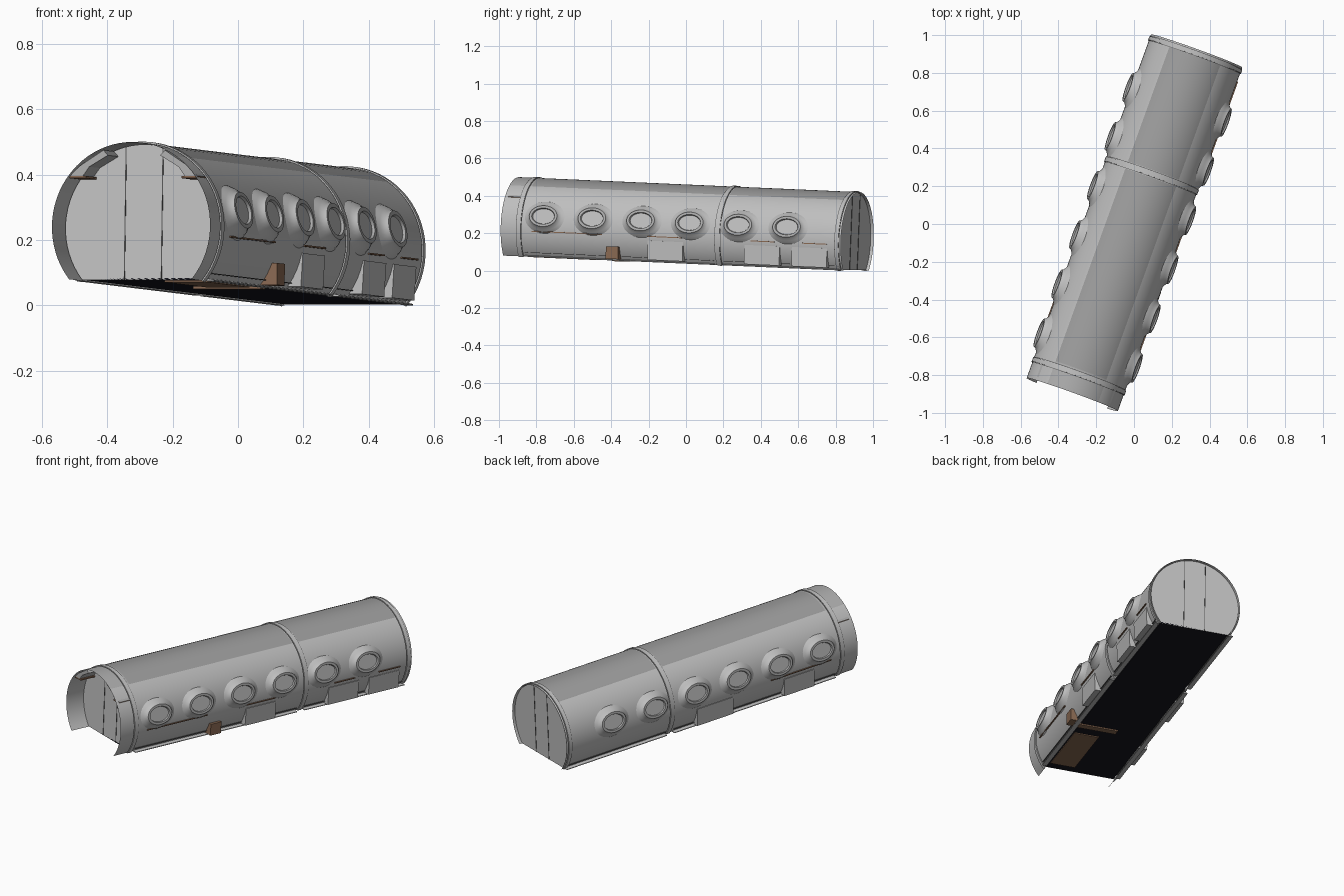
import bpy, bmesh
from math import sin, cos, pi, radians, acos, asin, sqrt
from mathutils import Matrix

cube = bpy.data.objects.get("Cube")
if cube:
    bpy.data.objects.remove(cube)

# Section dimensions: u across, v along the axis, h above the lower edge
R, CH, HALF = 0.257, 0.163, 0.968
EDGE = acos(-CH / R)
TOP = asin(0.143 / R)
PLACE = (Matrix.Translation((0, 0, 0.04)) @ Matrix.Rotation(radians(-19.9), 4, 'Z')
         @ Matrix.Rotation(radians(-2.37), 4, 'X'))


def material(name, color):
    m = bpy.data.materials.new(name)
    m.use_nodes = True
    m.diffuse_color = (*color, 1)
    m.node_tree.nodes["Principled BSDF"].inputs["Base Color"].default_value = (*color, 1)
    return m


HULL = material("hull grey", (0.52, 0.52, 0.52))
CAP = material("mid grey", (0.42, 0.42, 0.42))
ROOF = material("roof grey", (0.34, 0.34, 0.34))
WALL = material("bulkhead grey", (0.54, 0.54, 0.54))
SEAM = material("seam dark grey", (0.1, 0.1, 0.1))
BROWN = material("brown", (0.25, 0.14, 0.085))
FLOOR = material("floor black", (0.008, 0.008, 0.013))


def build(name, verts, faces, mats, rule=None, smooth=False):
    bm = bmesh.new()
    vs = [bm.verts.new(v) for v in verts]
    for f in faces:
        bm.faces.new([vs[i] for i in f])
    bmesh.ops.recalc_face_normals(bm, faces=bm.faces)
    for f in bm.faces:
        f.material_index = rule(f.calc_center_median()) if rule else 0
    me = bpy.data.meshes.new(name)
    bm.to_mesh(me)
    bm.free()
    for m in mats:
        me.materials.append(m)
    ob = bpy.data.objects.new(name, me)
    bpy.context.collection.objects.link(ob)
    ob.matrix_world = PLACE
    if smooth:
        bpy.ops.object.select_all(action='DESELECT')
        ob.select_set(True)
        bpy.context.view_layer.objects.active = ob
        bpy.ops.object.shade_smooth_by_angle(angle=radians(35))
    return ob


def grid_faces(rows, cols):
    return [(r * cols + c, r * cols + c + 1, (r + 1) * cols + c + 1, (r + 1) * cols + c)
            for r in range(rows - 1) for c in range(cols - 1)]


def prism(name, profile, v0, v1, mat):
    """Extrude a (u, h) profile along the axis."""
    n = len(profile)
    verts = [(u, v, h) for v in (v0, v1) for u, h in profile]
    faces = [tuple(range(n)), tuple(range(n, 2 * n))]
    faces += [(i, (i + 1) % n, (i + 1) % n + n, i + n) for i in range(n)]
    return build(name, verts, faces, [mat])


def rect(u0, u1, h0, h1):
    return [(u0, h0), (u1, h0), (u1, h1), (u0, h1)]


def spread(a, b, n):
    return [a + (b - a) * i / n for i in range(n)]


ANGLES = spread(-EDGE, -TOP, 18) + spread(-TOP, TOP, 14) + spread(TOP, EDGE, 18) + [EDGE]


def arc(r, v):
    return [(r * sin(a), v, CH + r * cos(a)) for a in ANGLES]


# Outer shell with darker roof panels
def shell_rule(c):
    if abs(c.x) > R * sin(TOP) or c.z < CH:
        return 0
    if c.y < -0.84:
        return 1
    return 2 if -0.84 < c.y < 0.245 or 0.285 < c.y < 0.93 else 0


stations = [-HALF, -0.84, 0.245, 0.285, 0.93, HALF]
build("hull_shell", [p for v in stations for p in arc(R, v)],
      grid_faces(len(stations), len(ANGLES)), [HULL, CAP, ROOF], shell_rule, True)

# Raised joint bands around the shell
for name, v, w in (("front_band", -0.865, 0.012), ("middle_band", 0.265, 0.013),
                   ("back_band", 0.945, 0.01)):
    rings = [(R, v - w), (R + 0.005, v - w), (R + 0.005, v + w), (R, v + w)]
    build(name, [p for r, y in rings for p in arc(r, y)],
          grid_faces(4, len(ANGLES)), [HULL], None, True)
    for i, y in enumerate((v - w - 0.003, v + w + 0.003)):
        seam = [p for d in (-0.0015, 0.0015) for p in arc(R + 0.001, y + d)]
        build(f"{name}_seam_{i}", seam, grid_faces(2, len(ANGLES)), [SEAM])

# End walls with double door seams
for name, v, out in (("front_bulkhead", -0.855, -1), ("back_bulkhead", 0.952, 1)):
    n = len(ANGLES)
    build(name, arc(R - 0.003, v), [tuple(range(n))], [WALL])
    for s in (-1, 1):
        u = 0.06 * s
        top = CH + sqrt((R - 0.005) ** 2 - u * u)
        prism(f"{name}_door_seam_{s}", rect(u - 0.0015, u + 0.0015, 0.002, top),
              v, v + 0.002 * out, SEAM)

# Floor and the flanges beside it
prism("floor", rect(-0.193, 0.193, 0.003, 0.009), -0.855, 0.952, FLOOR)


def window(name, s, v):
    """Oval blister, raised frame and pane on one side."""
    mid, n = radians(78), 32
    rings = [(0.112, 0.088, None), (0.098, 0.073, 0.262), (0.084, 0.062, 0.272),
             (0.079, 0.057, 0.283), (0.065, 0.044, 0.283), (0.061, 0.041, 0.275)]
    verts = []
    for a, b, r in rings:
        for i in range(n):
            t = 2 * pi * i / n
            du, dh = a * cos(t), b * sin(t)
            if r is None:
                ang = mid - dh / R
                verts.append((s * R * sin(ang), v + du, CH + R * cos(ang)))
            else:
                verts.append((s * (r * sin(mid) - dh * cos(mid)), v + du,
                              CH + r * cos(mid) + dh * sin(mid)))
    faces = [(k * n + i, k * n + (i + 1) % n, (k + 1) * n + (i + 1) % n, (k + 1) * n + i)
             for k in range(len(rings) - 1) for i in range(n)]
    faces.append(tuple(range((len(rings) - 1) * n, len(rings) * n)))
    ob = build(name, verts, faces, [HULL, CAP], None, True)
    for p in ob.data.polygons[3 * n:5 * n]:
        p.material_index = 1


for s, side in ((1, "left"), (-1, "right")):
    # Six windows in a row
    for i in range(6):
        window(f"{side}_window_{i + 1}", s, -0.722 + 0.277 * i)

    # Lower flanges in two lengths, with a dark seam above
    for i, (a, b) in enumerate(((-0.84, 0.235), (0.285, 0.95))):
        prism(f"{side}_flange_{i}", [(s * 0.199, 0), (s * 0.225, 0), (s * 0.225, 0.004),
                                     (s * 0.203, 0.008)], a, b, HULL)
        prism(f"{side}_lower_seam_{i}", [(s * u, h) for u, h in rect(0.2, 0.222, 0.022, 0.024)],
              a, b, SEAM)

    # Low access panels standing off the curve
    spans = ((-0.13, 0.07), (0.42, 0.62), (0.69, 0.89)) if s > 0 else ((-0.14, 0.1), (-0.68, -0.48))
    for i, (a, b) in enumerate(spans):
        prism(f"{side}_access_panel_{i}",
              [(s * 0.256, 0.115), (s * 0.251, 0.012), (s * 0.2, 0.012), (s * 0.24, 0.115)],
              a, b, HULL)

    # Brown deck edges showing through the shell
    decks = ((-0.79, -0.39), (-0.13, 0.06), (0.455, 0.59), (0.75, 0.89))
    for i, (a, b) in enumerate(decks if s > 0 else decks[:1]):
        prism(f"{side}_deck_edge_{i}", [(s * u, h) for u, h in rect(0.235, 0.262, 0.135, 0.14)],
              a, b, BROWN)

    # Overhead locker ends at the open front
    prism(f"{side}_locker", [(s * 0.165, 0.317), (s * 0.208, 0.317), (s * 0.175, 0.348),
                             (s * 0.1, 0.396), (s * 0.085, 0.38), (s * 0.145, 0.345)],
          -0.95, -0.855, CAP)
    prism(f"{side}_locker_base", [(s * u, h) for u, h in rect(0.155, 0.208, 0.31, 0.317)],
          -0.95, -0.855, BROWN)

# Brown step box and panel below the floor
prism("step_box", rect(0.18, 0.258, 0.008, 0.075), -0.365, -0.295, BROWN)
prism("step_beam", rect(-0.02, 0.2, -0.004, 0.02), -0.35, -0.31, BROWN)
prism("under_panel", rect(0.05, 0.19, -0.002, 0.006), -0.8, -0.42, BROWN)
